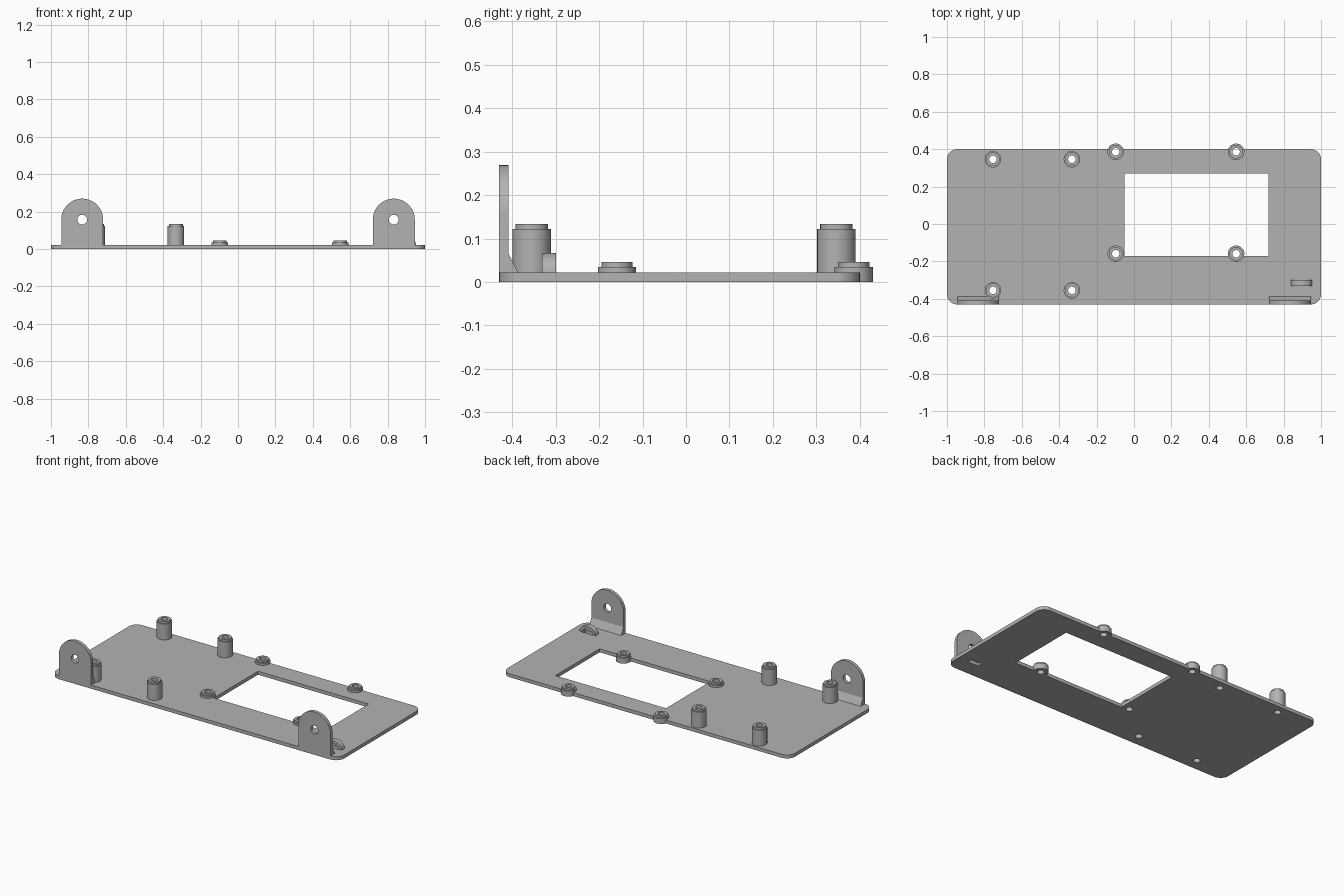
import bpy, bmesh
from math import sin, cos, pi, tau, radians
from mathutils import Vector

if "Cube" in bpy.data.objects:
    bpy.data.objects.remove(bpy.data.objects["Cube"])

grey = bpy.data.materials.new("plain grey")
grey.use_nodes = True
grey.diffuse_color = (0.45, 0.45, 0.45, 1)
grey.node_tree.nodes["Principled BSDF"].inputs["Base Color"].default_value = grey.diffuse_color

T = 0.022                       # plate thickness
FRONT, BACK = -0.43, 0.40       # plate edges


def make(name, bm):
    bmesh.ops.recalc_face_normals(bm, faces=bm.faces)
    mesh = bpy.data.meshes.new(name)
    bm.to_mesh(mesh)
    bm.free()
    ob = bpy.data.objects.new(name, mesh)
    bpy.context.collection.objects.link(ob)
    mesh.materials.append(grey)
    return ob


def prism(name, points, offset):
    """Extrude a flat outline along an offset."""
    bm = bmesh.new()
    face = bm.faces.new([bm.verts.new(p) for p in points])
    new = bmesh.ops.extrude_face_region(bm, geom=[face])["geom"]
    bmesh.ops.translate(bm, vec=Vector(offset),
                        verts=[v for v in new if isinstance(v, bmesh.types.BMVert)])
    return make(name, bm)


def box(name, x0, x1, y0, y1, z0, z1):
    return prism(name, [(x0, y0, z0), (x1, y0, z0), (x1, y1, z0), (x0, y1, z0)],
                 (0, 0, z1 - z0))


def arc(cx, cy, rx, ry, a0, a1, n):
    return [(cx + rx * cos(a0 + (a1 - a0) * i / n),
             cy + ry * sin(a0 + (a1 - a0) * i / n)) for i in range(n + 1)]


def cut(ob, cutters):
    for c in cutters:
        mod = ob.modifiers.new("cut", "BOOLEAN")
        mod.object, mod.operation, mod.solver = c, "DIFFERENCE", "EXACT"
        bpy.context.view_layer.objects.active = ob
        bpy.ops.object.modifier_apply(modifier=mod.name)
        bpy.data.objects.remove(c)


def smooth(ob):
    bpy.ops.object.select_all(action="DESELECT")
    ob.select_set(True)
    bpy.context.view_layer.objects.active = ob
    bpy.ops.object.shade_smooth_by_angle(angle=radians(30))


def boss(name, x, y, shoulder, top, r, r_top, hole):
    """Hollow stepped post, revolved as a closed ring."""
    profile = [(hole, 0), (r, 0), (r, shoulder), (r_top, shoulder),
               (r_top, top), (hole, top)]
    bm = bmesh.new()
    n = 40
    rings = [[bm.verts.new((x + q * cos(tau * i / n), y + q * sin(tau * i / n), z))
              for q, z in profile] for i in range(n)]
    for i in range(n):
        a, b = rings[i], rings[(i + 1) % n]
        for j in range(len(profile)):
            k = (j + 1) % len(profile)
            bm.faces.new((a[j], b[j], b[k], a[k]))
    smooth(make(name, bm))


# Base plate with rounded corners
R = 0.055
corners = [(1 - R, BACK - R), (R - 1, BACK - R), (R - 1, FRONT + R), (1 - R, FRONT + R)]
outline = []
for i, (cx, cy) in enumerate(corners):
    outline += arc(cx, cy, R, R, i * pi / 2, (i + 1) * pi / 2, 8)
plate = prism("base_plate", [(x, y, 0) for x, y in outline], (0, 0, T))

# Mounting posts: four tall, four low
HOLE = 0.02
tall = [(x, y) for x in (-0.754, -0.332) for y in (-0.355, 0.346)]
low = [(x, y) for x in (-0.098, 0.546) for y in (-0.159, 0.386)]
cutters = [box("window_cutter", -0.05, 0.72, -0.17, 0.27, -0.1, 0.1),
           box("slot_cutter", 0.86, 0.932, -0.331, -0.299, -0.1, 0.1)]
for x, y in tall + low:
    cutters.append(prism("hole_cutter",
                         [(px, py, -0.1) for px, py in arc(x, y, HOLE, HOLE, 0, tau, 40)[:-1]],
                         (0, 0, 0.2)))
cut(plate, cutters)
smooth(plate)
for i, (x, y) in enumerate(tall):
    boss(f"tall_post_{i + 1}", x, y, 0.122, 0.134, 0.044, 0.037, HOLE)
for i, (x, y) in enumerate(low):
    boss(f"low_post_{i + 1}", x, y, 0.035, 0.046, 0.044, 0.036, HOLE)

# Upright round-topped tabs with a hole and a sloped foot
W, EYE, DEPTH = 0.112, 0.157, 0.021
for side, x in (("right", -0.833), ("left", 0.833)):
    shape = [(x - W, 0), (x + W, 0)] + arc(x, EYE, W, W, 0, pi, 32)
    tab = prism(f"{side}_tab", [(px, FRONT, pz) for px, pz in shape], (0, DEPTH, 0))
    eye = [(px, FRONT - 0.1, pz) for px, pz in arc(x, EYE, 0.026, 0.026, 0, tau, 32)[:-1]]
    cut(tab, [prism("eye_cutter", eye, (0, 0.2, 0))])
    smooth(tab)
    y = FRONT + DEPTH
    prism(f"{side}_tab_foot", [(x - W, y, T), (x - W, y + 0.022, T), (x - W, y, 0.067)],
          (2 * W, 0, 0))

# Small cable loop over the slot
loop = arc(0.896, T, 0.056, 0.045, 0, pi, 24) + arc(0.896, T, 0.036, 0.027, pi, 0, 24)
smooth(prism("cable_loop", [(px, -0.331, pz) for px, pz in loop], (0, 0.032, 0)))
